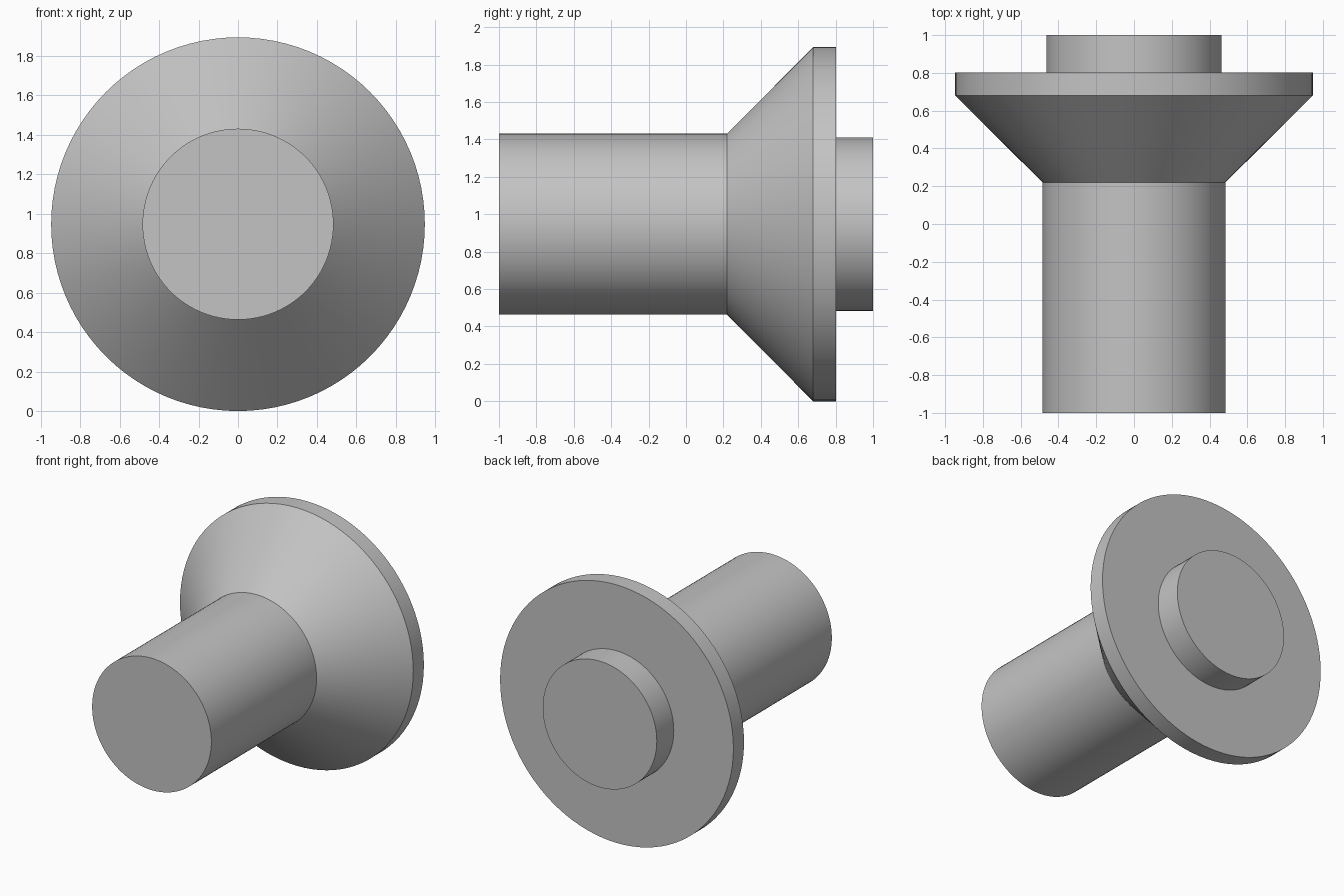
import bpy
import bmesh
import math
from mathutils import Matrix, Vector

cube = bpy.data.objects.get("Cube")
if cube:
    bpy.data.objects.remove(cube, do_unlink=True)

# Single plain grey
grey = bpy.data.materials.new("plain_grey")
grey.use_nodes = True
colour = (0.55, 0.55, 0.55, 1.0)
grey.diffuse_color = colour
grey.node_tree.nodes["Principled BSDF"].inputs["Base Color"].default_value = colour

SIDES = 96
AXIS_HEIGHT = 0.947


def lathe(name, profile):
    """Turn (radius, y) points around the horizontal y axis, with flat end caps."""
    bm = bmesh.new()
    rings = []
    for radius, y in profile:
        start = Vector((radius, y, 0))
        rings.append([bm.verts.new(Matrix.Rotation(math.tau * i / SIDES, 3, "Y") @ start)
                      for i in range(SIDES)])
    for a, b in zip(rings, rings[1:]):
        for i in range(SIDES):
            j = (i + 1) % SIDES
            bm.faces.new((a[i], a[j], b[j], b[i]))
    bm.faces.new(rings[0])
    bm.faces.new(rings[-1])
    bmesh.ops.recalc_face_normals(bm, faces=bm.faces)
    mesh = bpy.data.meshes.new(name)
    bm.to_mesh(mesh)
    bm.free()
    mesh.materials.append(grey)
    obj = bpy.data.objects.new(name, mesh)
    obj.location.z = AXIS_HEIGHT
    bpy.context.collection.objects.link(obj)
    bpy.ops.object.select_all(action="DESELECT")
    obj.select_set(True)
    bpy.context.view_layer.objects.active = obj
    bpy.ops.object.shade_smooth_by_angle(angle=math.radians(25))
    return obj


# Shaft, flared collar, flat rim and rear boss turned as one solid
lathe("flanged_shaft", [
    (0.484, -1.0), (0.484, 0.22),
    (0.947, 0.68), (0.947, 0.803),
    (0.463, 0.803), (0.463, 1.0),
])
